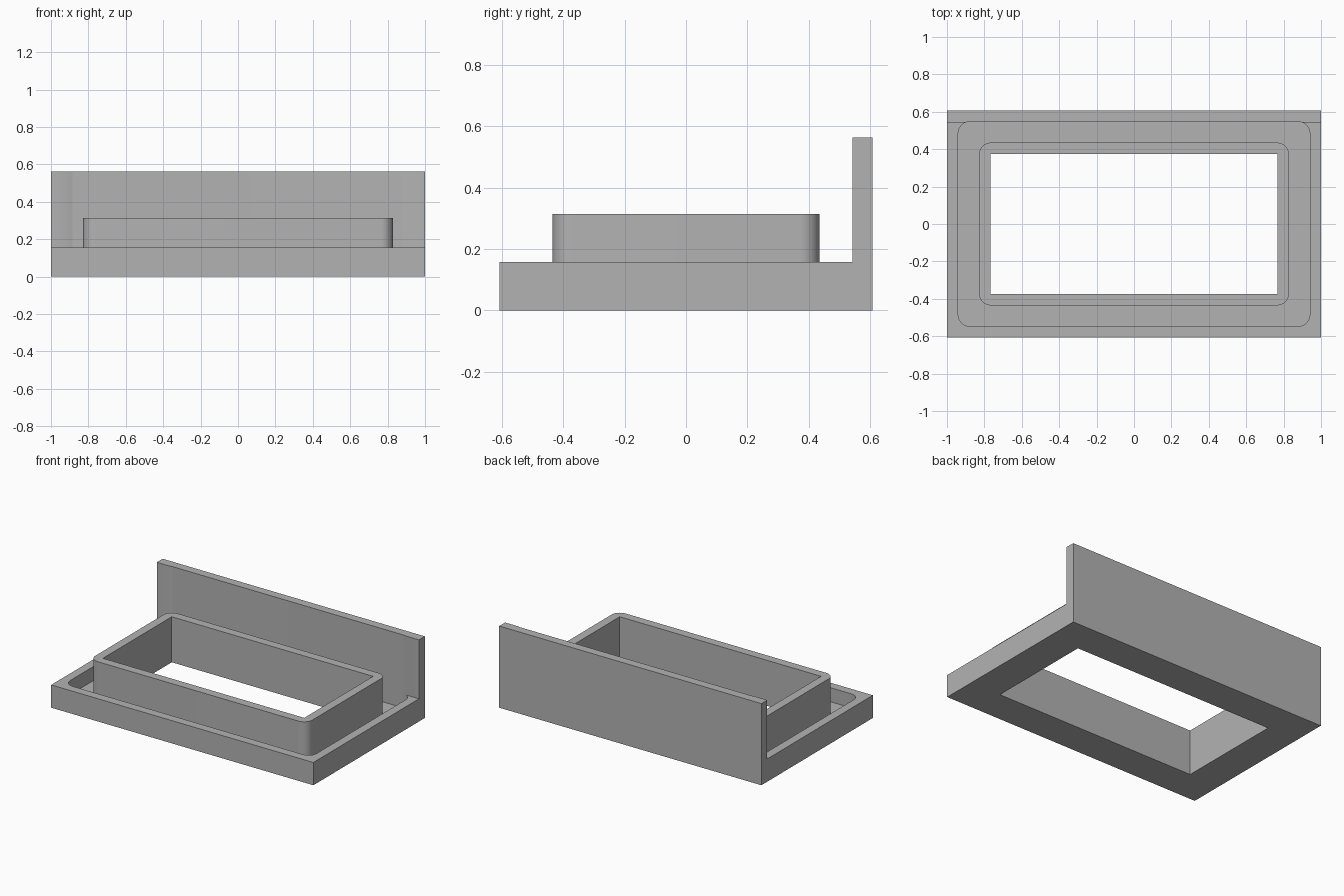
import bpy
import bmesh
from math import cos, sin, pi, radians

cube = bpy.data.objects.get("Cube")
if cube:
    bpy.data.objects.remove(cube, do_unlink=True)

# Main sizes
HALF_X, HALF_Y = 1.0, 0.607
WALL = 0.06
GAP = 0.112
RADIUS = 0.063
BASE_TOP, RING_TOP, BACK_TOP = 0.157, 0.314, 0.563
FLOOR = 0.06

grey = bpy.data.materials.new("plain grey")
grey.use_nodes = True
colour = (0.45, 0.45, 0.45, 1)
grey.diffuse_color = colour
grey.node_tree.nodes["Principled BSDF"].inputs["Base Color"].default_value = colour


def prism(name, hx, hy, z0, z1, radius=0, y_shift=0, steps=10):
    """Upright rectangular block with optionally rounded vertical corners."""
    points = []
    for i, (sx, sy) in enumerate([(1, 1), (-1, 1), (-1, -1), (1, -1)]):
        cx, cy = sx * (hx - radius), sy * (hy - radius) + y_shift
        for k in range(steps + 1 if radius else 1):
            a = (i + k / steps) * pi / 2
            points.append((cx + radius * cos(a), cy + radius * sin(a), z0))
    bm = bmesh.new()
    base = bm.faces.new([bm.verts.new(p) for p in points])
    top = bmesh.ops.extrude_face_region(bm, geom=[base])["geom"]
    bmesh.ops.translate(bm, vec=(0, 0, z1 - z0),
                        verts=[g for g in top if isinstance(g, bmesh.types.BMVert)])
    bmesh.ops.recalc_face_normals(bm, faces=bm.faces)
    mesh = bpy.data.meshes.new(name)
    bm.to_mesh(mesh)
    bm.free()
    mesh.materials.append(grey)
    obj = bpy.data.objects.new(name, mesh)
    bpy.context.collection.objects.link(obj)
    return obj


def combine(target, tool, operation):
    """Apply a boolean and discard the tool object."""
    tool.hide_render = True
    mod = target.modifiers.new(operation.lower(), 'BOOLEAN')
    mod.operation = operation
    mod.solver = 'EXACT'
    mod.object = tool
    bpy.context.view_layer.objects.active = target
    bpy.ops.object.modifier_apply(modifier=mod.name)
    bpy.data.objects.remove(tool, do_unlink=True)


# Full block, opened above the base so only the back wall stays tall
tray = prism("tray_with_back_wall", HALF_X, HALF_Y, 0, BACK_TOP)
wall_front = HALF_Y - WALL - 0.004
combine(tray, prism("open_space", 1.2, 1.0, BASE_TOP, 1,
                    y_shift=wall_front - 1.0), 'DIFFERENCE')

# Rounded cavity, just grazing the back wall
inset = WALL
combine(tray, prism("cavity", HALF_X - inset, HALF_Y - inset, FLOOR, 1, RADIUS), 'DIFFERENCE')

# Raised inner rim standing on the floor
inset += GAP
combine(tray, prism("inner_rim", HALF_X - inset, HALF_Y - inset, FLOOR / 2, RING_TOP, RADIUS), 'UNION')

# Rectangular opening through rim and floor
inset += WALL
combine(tray, prism("opening", HALF_X - inset, HALF_Y - inset, -1, 1), 'DIFFERENCE')

bpy.ops.object.select_all(action='DESELECT')
tray.select_set(True)
bpy.context.view_layer.objects.active = tray
bpy.ops.object.shade_smooth_by_angle(angle=radians(30))
